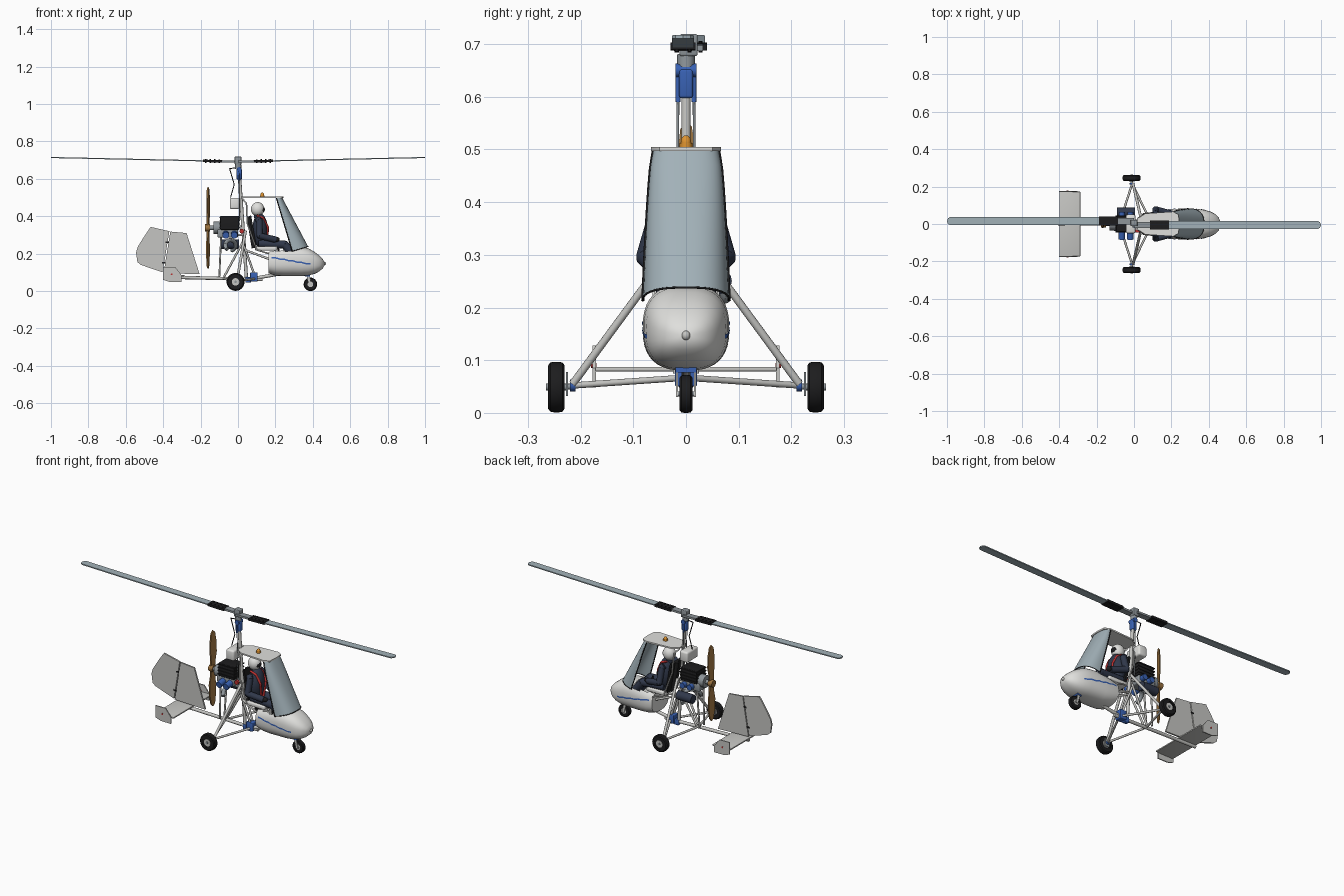
import bpy, bmesh, math
from mathutils import Vector, Matrix

if bpy.data.objects.get("Cube"):
    bpy.data.objects.remove(bpy.data.objects["Cube"])


def material(name, r, g, b):
    m = bpy.data.materials.new(name)
    m.use_nodes = True
    m.diffuse_color = (r, g, b, 1)
    m.node_tree.nodes["Principled BSDF"].inputs["Base Color"].default_value = (r, g, b, 1)
    return m


WHITE = material("white", .74, .74, .72)
PALE = material("light grey", .56, .56, .54)
STEEL = material("steel grey", .27, .3, .32)
GLASS = material("blue grey", .36, .44, .48)
BLACK = material("black", .012, .012, .013)
NAVY = material("dark navy", .03, .04, .07)
BLUE = material("blue", .04, .12, .45)
RED = material("red", .5, .03, .03)
ORANGE = material("orange", .75, .3, .03)
WOOD = material("wood brown", .33, .17, .05)


def finish(name, bm, mat):
    """Turn a bmesh into an object, smooth except at sharp edges."""
    bmesh.ops.recalc_face_normals(bm, faces=bm.faces)
    for f in bm.faces:
        f.smooth = True
    for e in bm.edges:
        e.smooth = e.calc_face_angle(0) < .6
    me = bpy.data.meshes.new(name)
    bm.to_mesh(me)
    bm.free()
    me.materials.append(mat)
    ob = bpy.data.objects.new(name, me)
    bpy.context.collection.objects.link(ob)
    return ob


def tube(name, p, q, r, mat, r2=None, sides=12):
    p, q = Vector(p), Vector(q)
    d = q - p
    mtx = Matrix.Translation((p + q) / 2) @ d.to_track_quat('Z', 'Y').to_matrix().to_4x4()
    bm = bmesh.new()
    bmesh.ops.create_cone(bm, cap_ends=True, segments=sides, radius1=r,
                          radius2=r if r2 is None else r2, depth=d.length, matrix=mtx)
    return finish(name, bm, mat)


def path(name, pts, r, mat):
    for p, q in zip(pts, pts[1:]):
        tube(name, p, q, r, mat)
    for p in pts[1:-1]:
        ball(name + "_joint", p, (r, r, r), mat, 10)


def box(name, c, size, mat, bevel=0):
    bm = bmesh.new()
    bmesh.ops.create_cube(bm, matrix=Matrix.Translation(c) @ Matrix.Diagonal((*size, 1)))
    if bevel:
        bmesh.ops.bevel(bm, geom=bm.edges[:], offset=bevel, segments=3, affect='EDGES', profile=.5)
    return finish(name, bm, mat)


def ball(name, c, radii, mat, seg=20):
    bm = bmesh.new()
    bmesh.ops.create_uvsphere(bm, u_segments=seg, v_segments=seg // 2, radius=1,
                              matrix=Matrix.Translation(c) @ Matrix.Diagonal((*radii, 1)))
    return finish(name, bm, mat)


def prism(name, pts, place, depth, mat):
    """Extrude a flat outline; place(u, v, w) gives the position."""
    bm = bmesh.new()
    a, b = ([bm.verts.new(place(u, v, w)) for u, v in pts] for w in (-depth / 2, depth / 2))
    bm.faces.new(a)
    bm.faces.new(b)
    for i in range(len(pts)):
        bm.faces.new((a[i - 1], a[i], b[i], b[i - 1]))
    return finish(name, bm, mat)


def loft(name, rings, mat, closed=False, caps=False, drop=None):
    bm = bmesh.new()
    rows = [[bm.verts.new(p) for p in ring] for ring in rings]
    n = len(rows[0])
    for a, b in zip(rows, rows[1:]):
        for i in range(0 if closed else 1, n):
            bm.faces.new((a[i - 1], a[i], b[i], b[i - 1]))
    if caps:
        bm.faces.new(rows[0])
        bm.faces.new(rows[-1])
    if drop:
        bmesh.ops.delete(bm, geom=[f for f in bm.faces if drop(f.calc_center_median())], context='FACES')
    return finish(name, bm, mat)


# Nose pod: x, top, bottom, half width
POD = [(.163, .218, .095, .076), (.2, .228, .083, .08), (.245, .237, .08, .082), (.29, .243, .08, .082),
       (.34, .239, .08, .08), (.375, .229, .083, .076), (.41, .209, .092, .066),
       (.435, .19, .105, .053), (.452, .172, .12, .036), (.462, .156, .136, .014)]


def pod_ring(x, top, bot, w):
    def power(c):
        return math.copysign(abs(c) ** .78, c)
    angles = [math.tau * i / 40 for i in range(40)]
    return [(x, w * power(math.cos(a)), (top + bot) / 2 + (top - bot) / 2 * power(math.sin(a))) for a in angles]


loft("nose_pod", [pod_ring(*s) for s in POD], WHITE, True, True, lambda c: .165 < c.x < .28 and c.z > .212)
ball("nose_light", (.463, 0, .147), (.008, .008, .009), PALE)


def pod_side(x, z):
    for a, b in zip(POD, POD[1:]):
        if a[0] <= x <= b[0]:
            t = (x - a[0]) / (b[0] - a[0])
            _, top, bot, w = [u + (v - u) * t for u, v in zip(a, b)]
            k = abs(2 * z - top - bot) / (top - bot)
            return w * (1 - k ** 2.56) ** .39 + .0015


STRIPE = [(.18 + .023 * i, .178 - .004 * i + .003 * (i % 2)) for i in range(10)]
for s in (1, -1):
    loft("pod_stripe", [[(x, s * pod_side(x, z + h), z + h) for h in (-.004, .004)] for x, z in STRIPE], BLUE)


# Windshield with dark trim
def shield(t, a):
    c = max(0, math.cos(a)) ** .8
    rear, front = .205 + .085 * t, .237 + .138 * t
    w = .062 + .02 * t ** .6
    return (rear + (front - rear) * c, w * math.copysign(abs(math.sin(a)) ** .8, a), .498 + t * (.025 * c - .285))


ARC = [math.pi * (i / 24 - .5) for i in range(25)]
loft("windshield", [[shield(i / 10, a) for a in ARC] for i in range(11)], GLASS)
path("windshield_base_trim", [shield(1, a) for a in ARC], .002, BLACK)
for a in (ARC[0], ARC[-1]):
    path("windshield_side_trim", [shield(i / 8, a) for i in range(9)], .003, BLACK)

# Roof, beacon, seat
prism("roof", [(.02, .03), (.06, .056), (.21, .066), (.238, .05), (.242, 0), (.238, -.05), (.21, -.066),
               (.06, -.056), (.02, -.03)], lambda u, v, w: (u, v, .501 + w), .008, WHITE)
tube("beacon_base", (.13, 0, .503), (.13, 0, .512), .012, ORANGE)
ball("beacon", (.13, 0, .513), (.01, .01, .014), ORANGE)
box("seat_pan", (.15, 0, .228), (.12, .12, .022), WHITE, .006)
tube("seat_back", (.085, 0, .23), (.058, 0, .4), .012, BLACK)
prism("seat_cushion", [(.1, .23), (.088, .23), (.06, .4), (.07, .405)], lambda u, v, w: (u, w, v), .09, BLACK)
for s in (1, -1):
    path("cabin_frame", [(.02, s * .03, .497), (.045, s * .045, .47), (.05, s * .055, .36), (.1, s * .06, .22),
                         (.165, s * .07, .2)], .004, WHITE)

# Pilot
ball("pilot_torso", (.118, 0, .325), (.042, .056, .09), NAVY)
ball("pilot_helmet", (.105, 0, .438), (.036, .033, .038), WHITE)
ball("pilot_visor", (.119, 0, .436), (.025, .025, .021), BLACK)
tube("pilot_neck", (.105, 0, .39), (.105, 0, .42), .02, NAVY)
for s in (1, -1):
    path("pilot_arm", [(.105, s * .048, .385), (.115, s * .055, .375), (.115, s * .078, .295), (.2, s * .055, .275)],
         .017, NAVY)
    ball("pilot_glove", (.207, s * .053, .276), (.016, .013, .013), BLACK)
    path("pilot_leg", [(.11, s * .03, .255), (.25, s * .035, .248), (.33, s * .035, .15)], .022, NAVY)
    path("harness_strap", [(.1, s * .032, .404), (.135, s * .03, .39), (.16, s * .024, .34), (.155, s * .01, .26)],
         .006, RED)
tube("control_stick", (.22, 0, .18), (.21, 0, .28), .005, BLACK)

# Frame: keel, mast, braces
tube("keel", (-.4, 0, .075), (.13, 0, .062), .009, PALE)
tube("mast", (.045, 0, .07), (.006, 0, .64), .009, PALE)
tube("pod_floor_tube", (.1, 0, .07), (.24, 0, .095), .009, PALE)
for s in (1, -1):
    tube("engine_post", (-.1, s * .02, .075), (-.09, s * .03, .3), .005, PALE)
    tube("rear_brace", (-.075, s * .01, .075), (.03, s * .02, .27), .006, PALE)
    tube("engine_mount", (-.1, s * .03, .3), (.03, s * .01, .3), .006, PALE)
    tube("seat_brace", (.035, s * .015, .22), (.17, s * .04, .17), .006, PALE)
    tube("front_brace", (.09, s * .01, .08), (.03, s * .02, .25), .006, PALE)
    # Main gear
    tube("gear_strut", (-.005, s * .215, .055), (.04, s * .02, .32), .0075, PALE)
    for x in (.09, -.075):
        tube("gear_axle_arm", (-.01, s * .215, .052), (x, s * .012, .066), .006, PALE)
    tube("gear_joint", (-.012, s * .21, .052), (-.012, s * .22, .052), .011, BLUE)
box("keel_clamp", (.085, 0, .075), (.04, .042, .05), BLUE, .004)
box("clamp_foot", (.055, 0, .06), (.03, .026, .03), BLUE, .004)


# Wheels
def wheel(name, c, r, width):
    c, half = Vector(c), Vector((0, width / 2, 0))
    profile = [(-1, .62), (-1, .86), (-.75, .97), (-.3, 1), (.3, 1), (.75, .97), (1, .86), (1, .62)]
    loft(name + "_tyre", [[c + half * u + Matrix.Rotation(math.tau * i / 32, 3, 'Y') @ Vector((0, 0, r * v))
                           for i in range(32)] for u, v in profile], BLACK, True)
    tube(name + "_rim", c - half * .8, c + half * .8, r * .64, BLACK, sides=24)
    tube(name + "_hub", c - half * .95, c + half * .95, r * .42, PALE, sides=20)
    tube(name + "_axle", c - half * 1.25, c + half * 1.25, r * .14, STEEL)


for s in (1, -1):
    wheel("main_wheel", (-.013, s * .246, .049), .048, .031)
    tube("wheel_axle", (-.013, s * .21, .05), (-.013, s * .25, .05), .006, STEEL)
    box("brake_plate", (-.013, s * .226, .055), (.03, .004, .045), STEEL)
    prism("nose_fork", [(.393, .03), (.38, .03), (.365, .09), (.38, .09)],
          lambda u, v, w: (u, s * .017 + w, v), .004, PALE)
wheel("nose_wheel", (.387, 0, .036), .036, .024)
box("fork_crown", (.372, 0, .083), (.025, .04, .012), BLUE)

# Tail: fin, rudder, stabiliser with end plates
FIN = [(-.275, .31), (-.362, .318), (-.398, .096), (-.205, .09)]
RUDDER = [(-.367, .32), (-.467, .343), (-.5, .295), (-.537, .235), (-.545, .205), (-.538, .155), (-.52, .14), (-.403, .1)]
for name, pts in (("fin", FIN), ("rudder", RUDDER)):
    prism(name, pts, lambda u, v, w: (u, w, v), .009, PALE)
for z in (.15, .26):
    box("rudder_hinge", (-.404 + .16 * (z - .1), 0, z), (.018, .014, .008), BLACK)
box("stabiliser", (-.343, 0, .083), (.112, .345, .008), PALE, .002)
for s in (1, -1):
    prism("end_plate", [(-.4, .128), (-.335, .128), (-.302, .085), (-.302, .048), (-.365, .048), (-.4, .06)],
          lambda u, v, w: (u, s * .174 + w, v), .006, PALE)
    tube("end_plate_bolt", (-.355, s * .17, .09), (-.355, s * .18, .09), .005, RED)

# Engine, tank and propeller
box("engine_block", (-.045, 0, .365), (.1, .085, .075), BLACK, .004)
for i in range(4):
    box("cooling_fin", (-.045, 0, .34 + .018 * i), (.106, .092, .005), BLACK)
box("crankcase", (-.055, 0, .308), (.11, .075, .045), STEEL, .008)
tube("gearbox", (-.13, 0, .338), (-.095, 0, .338), .034, STEEL, sides=20)
tube("propeller_shaft", (-.172, 0, .338), (-.13, 0, .338), .012, STEEL)
for x in (-.065, -.02):
    tube("carburettor", (x, -.04, .305), (x, -.082, .298), .018, BLUE)
    tube("air_filter", (x, .04, .31), (x, .065, .31), .016, BLUE)
path("exhaust", [(-.02 + .028 * math.cos(a / 3) - .02, .045 - .008 * a, .245 + .028 * math.sin(a / 3))
                 for a in range(-4, 13)], .011, STEEL)
tube("silencer", (-.09, .062, .25), (.005, .062, .25), .025, NAVY, sides=16)
tube("oil_cap", (.02, -.03, .32), (.02, -.045, .32), .012, RED)
box("fuel_tank", (-.018, 0, .468), (.052, .1, .06), WHITE, .01)
PROP = [(.012, 0), (.013, .04), (.021, .09), (.02, .15), (.011, .205), (0, .217), (-.011, .2), (-.016, .15),
        (-.016, .09), (-.012, .04), (-.012, 0)]
for s in (1, -1):
    prism("propeller_blade", PROP, lambda u, v, w: (-.16 + w + .35 * u * s, u * s, .338 + s * v), .007, WOOD)
tube("propeller_hub", (-.176, 0, .338), (-.15, 0, .338), .02, WOOD)

# Rotor head and control rods
box("head_block", (.006, 0, .625), (.03, .026, .055), BLUE, .005)
tube("head_pivot", (.006, -.02, .65), (.006, .02, .65), .013, BLUE)
tube("head_bearing", (.002, 0, .655), (0, 0, .68), .017, STEEL)
box("hub_tower", (0, .005, .698), (.036, .034, .042), STEEL, .004)
for s in (1, -1):
    tube("control_rod", (.01, s * .016, .33), (.004, s * .015, .655), .0025, STEEL)
    tube("rod_end", (.005, s * .015, .59), (.004, s * .015, .65), .005, BLUE)
path("trim_spring", [(-.04, 0, .5), (-.02, 0, .57), (-.045, 0, .655), (0, 0, .66)], .0025, BLACK)

# Rotor blades with root plates
BLADE = [(.15, -.021), (.985, -.021), (.995, -.014), (1, 0), (.995, .014), (.985, .021), (.15, .021)]
for s in (1, -1):
    def place(u, v, w):
        return (s * u, .005 - s * .0105 + v, .692 + .022 * u + w)
    prism("rotor_blade", BLADE, place, .006, GLASS)
    prism("hub_bar", [(0, -.017), (.16, -.017), (.16, .017), (0, .017)], place, .011, STEEL)
    prism("blade_root_plate", [(.085, -.024), (.187, -.024), (.187, .024), (.085, .024)], place, .013, BLACK)
    for i in range(4):
        for v in (-.012, .012):
            x, y, z = place(.1 + .024 * i, v, 0)
            tube("root_bolt", (x, y, z - .01), (x, y, z + .01), .004, BLACK, sides=6)
